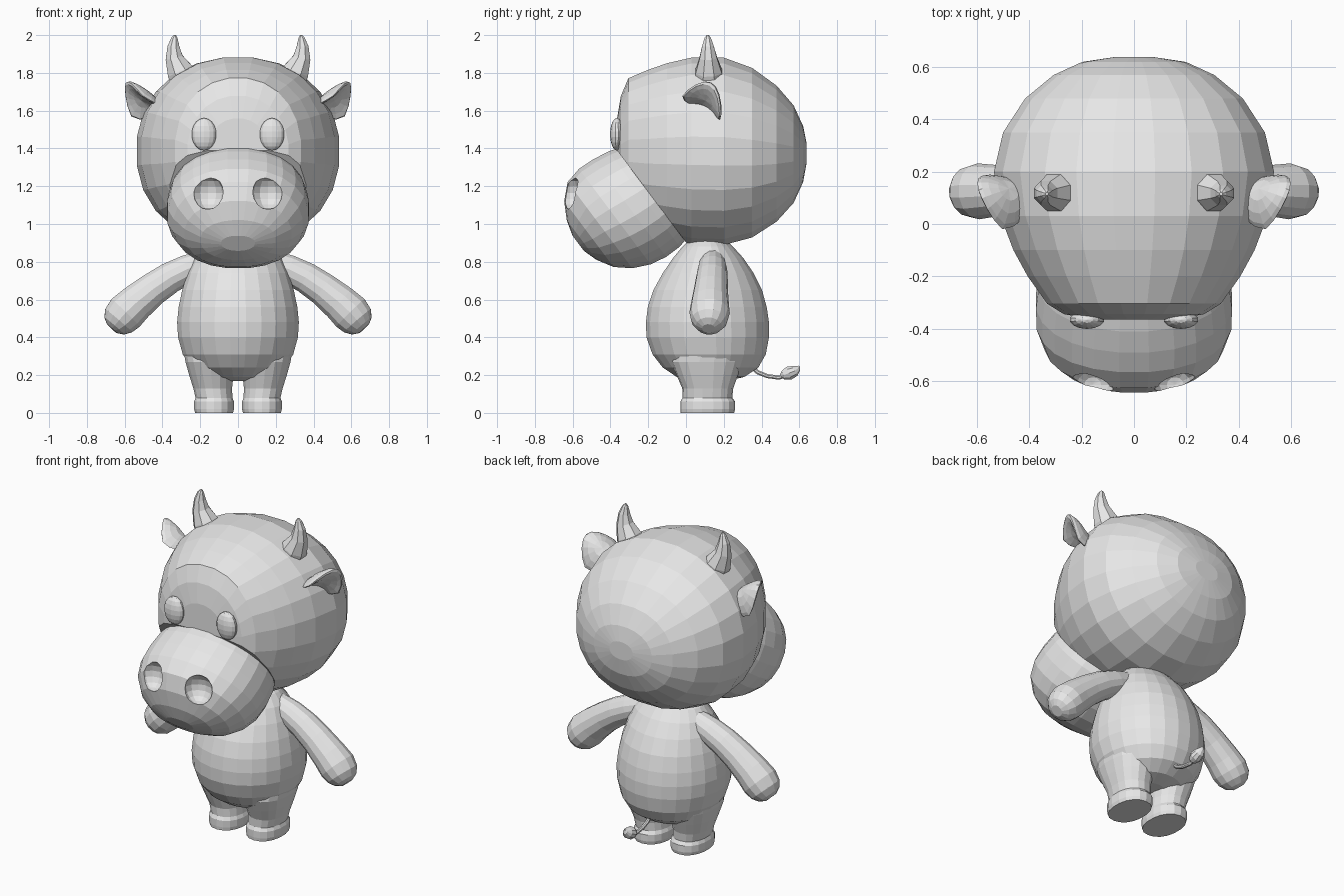
import bpy, bmesh
from math import cos, sin, pi, copysign
from mathutils import Vector, Matrix

cube = bpy.data.objects.get("Cube")
if cube:
    bpy.data.objects.remove(cube, do_unlink=True)

grey = bpy.data.materials.new("plain_grey")
grey.use_nodes = True
grey.diffuse_color = (0.8, 0.8, 0.8, 1)
grey.node_tree.nodes["Principled BSDF"].inputs["Base Color"].default_value = (0.8, 0.8, 0.8, 1)

X, Y, Z = Vector((1, 0, 0)), Vector((0, 1, 0)), Vector((0, 0, 1))
SIDES = ((1, "left_"), (-1, "right_"))


def finish(name, bm):
    bmesh.ops.recalc_face_normals(bm, faces=bm.faces)
    mesh = bpy.data.meshes.new(name)
    bm.to_mesh(mesh)
    bm.free()
    mesh.materials.append(grey)
    obj = bpy.data.objects.new(name, mesh)
    bpy.context.collection.objects.link(obj)
    return obj


def loft(rings, sides=20, power=2.0):
    """Skin rings given as (centre, u axis, v axis, u radius, v radius)."""
    bm = bmesh.new()
    loops = []
    for c, u, v, ru, rv in rings:
        loop = []
        for i in range(sides):
            a = 2 * pi * (i + 0.5) / sides
            p = copysign(abs(cos(a)) ** (2 / power), cos(a))
            q = copysign(abs(sin(a)) ** (2 / power), sin(a))
            loop.append(bm.verts.new(Vector(c) + u * ru * p + v * rv * q))
        loops.append(loop)
    for a, b in zip(loops, loops[1:]):
        for i in range(sides):
            j = (i + 1) % sides
            bm.faces.new((a[i], a[j], b[j], b[i]))
    bm.faces.new(loops[0])
    bm.faces.new(loops[-1])
    return bm


def tube(points, sides=12):
    """Loft round rings along a path of (x, y, z, radius)."""
    pts = [Vector(p[:3]) for p in points]
    rings = []
    for i, p in enumerate(points):
        d = (pts[min(i + 1, len(pts) - 1)] - pts[max(i - 1, 0)]).normalized()
        u = d.cross(X if abs(d.x) < 0.5 else Y).normalized()
        rings.append((pts[i], u, d.cross(u), p[3], p[3]))
    return loft(rings, sides)


def ball(matrix, segments=14, rings=9):
    bm = bmesh.new()
    bmesh.ops.create_uvsphere(bm, u_segments=segments, v_segments=rings, radius=1, matrix=matrix)
    return bm


def place(loc, size):
    return Matrix.LocRotScale(Vector(loc), None, Vector(size))


def mirrored(bm, side):
    bmesh.ops.scale(bm, vec=(side, 1, 1), verts=bm.verts)
    return bm


# Head: rings from face to back (y, low, high, half width), cut where the muzzle joins
head_rings = [(-.365, 1.2, 1.56, .16), (-.345, 1.07, 1.68, .27), (-.305, 1.0, 1.775, .335),
              (-.2, .95, 1.82, .41), (-.1, .92, 1.855, .465), (.03, .89, 1.885, .515),
              (.2, .885, 1.885, .54), (.35, .925, 1.83, .505), (.48, 1.01, 1.735, .42),
              (.57, 1.11, 1.63, .31), (.62, 1.22, 1.52, .2), (.638, 1.32, 1.43, .08)]
bm = loft([((0, y, (a + b) / 2), X, Z, w, (b - a) / 2) for y, a, b, w in head_rings], 24, 2.15)
axis, rise = Vector((0, -.8, -.6)), Vector((0, -.6, .8))
root = Vector((0, -.185, 1.15))
cut = bmesh.ops.bisect_plane(bm, geom=bm.verts[:] + bm.edges[:] + bm.faces[:],
                             plane_co=root, plane_no=axis, clear_outer=True)
edges = [e for e in cut["geom_cut"] if isinstance(e, bmesh.types.BMEdge)]
bmesh.ops.contextual_create(bm, geom=edges)
finish("head", bm)

# Muzzle: rings along its tilted axis (distance, low, high, half width)
muzzle_rings = [(-.04, -.29, .3, .345), (.04, -.31, .325, .368), (.13, -.31, .34, .378),
                (.22, -.292, .345, .375), (.31, -.25, .325, .345), (.385, -.185, .255, .285),
                (.435, -.1, .165, .2), (.46, -.02, .08, .09)]
muzzle = finish("muzzle", loft([(root + axis * d + rise * (a + b) / 2, X, rise, w, (b - a) / 2)
                                for d, a, b, w in muzzle_rings], 24, 2.15))

# Nostrils: shallow round dents
for side, label in SIDES:
    cutter = finish("nostril_cutter", ball(place((.158 * side, -.615, 1.165), (.085, .075, .088)), 12, 8))
    cutter.hide_render = True
    mod = muzzle.modifiers.new("nostril", "BOOLEAN")
    mod.operation, mod.solver, mod.object = "DIFFERENCE", "EXACT", cutter
    bpy.context.view_layer.objects.active = muzzle
    bpy.ops.object.modifier_apply(modifier=mod.name)
    bpy.data.objects.remove(cutter, do_unlink=True)

# Body: rings upward (z, front, back, half width)
body_rings = [(.17, .03, .22, .1), (.19, -.05, .31, .19), (.24, -.125, .385, .25), (.31, -.18, .425, .295),
              (.4, -.212, .442, .32), (.48, -.215, .442, .325), (.56, -.205, .43, .317),
              (.65, -.175, .405, .298), (.74, -.125, .36, .27), (.82, -.07, .305, .235),
              (.88, -.02, .25, .19), (.93, .03, .2, .13)]
finish("body", loft([((0, (a + b) / 2, z), X, Y, w, (b - a) / 2) for z, a, b, w in body_rings], 24))

# Legs and hooves: rings upward (z, inner, outer, front, back)
leg_rings = [(0, .025, .228, -.028, .255), (.02, .02, .234, -.03, .26), (.06, .02, .234, -.03, .26),
             (.08, .028, .226, -.018, .245), (.13, .03, .238, -.02, .25), (.2, .022, .26, -.05, .275),
             (.27, .01, .28, -.08, .3), (.36, .02, .295, -.06, .3)]
for side, label in SIDES:
    bm = loft([(((a + b) / 2, (f + k) / 2, z), X, Y, (b - a) / 2, (k - f) / 2)
               for z, a, b, f, k in leg_rings], 18, 2.2)
    finish(label + "leg", mirrored(bm, side))

    # Arm with rounded end
    arm = [(.14, .14, .81, .065), (.27, .14, .76, .078), (.36, .137, .715, .084), (.45, .132, .655, .09),
           (.54, .127, .582, .1), (.595, .125, .53, .107), (.632, .123, .488, .096),
           (.655, .121, .46, .07), (.668, .12, .446, .035)]
    finish(label + "arm", mirrored(tube(arm, 14), side))

    # Eye
    bm = ball(place((.18, -.366, 1.475), (.067, .036, .086)))
    finish(label + "eye", mirrored(bm, side))

    # Horn
    horn = [(.27, .12, 1.74, .085), (.308, .12, 1.81, .075), (.338, .118, 1.88, .05),
            (.342, .116, 1.94, .034), (.336, .115, 1.985, .018), (.333, .115, 2.0, .006)]
    finish(label + "horn", mirrored(tube(horn, 8), side))

    # Ear: flattened ball bent into a cupped leaf
    bm = ball(place((0, 0, 0), (.125, .12, .03)), 16, 8)
    for v in bm.verts:
        v.co.y *= 1 - 2.2 * max(v.co.x, 0)
        v.co.z -= 5 * v.co.y ** 2
    along = Vector((.8, .08, .6)).normalized()
    across = Vector((.22, .85, -.48))
    across = (across - along * across.dot(along)).normalized()
    frame = Matrix((along, across, along.cross(across))).transposed().to_4x4()
    frame.translation = (.495, .12, 1.672)
    bm.transform(frame)
    finish(label + "ear", mirrored(bm, side))

# Tail and pointed tuft
finish("tail", tube([(0, .34, .25, .012), (0, .38, .215, .012), (0, .43, .195, .012),
                     (0, .49, .187, .012), (0, .54, .2, .012)], 8))
finish("tail_tuft", tube([(0, .5, .195, .008), (0, .515, .2, .026), (0, .545, .21, .038),
                          (0, .575, .222, .031), (0, .594, .237, .016), (0, .6, .248, .004)], 10))
